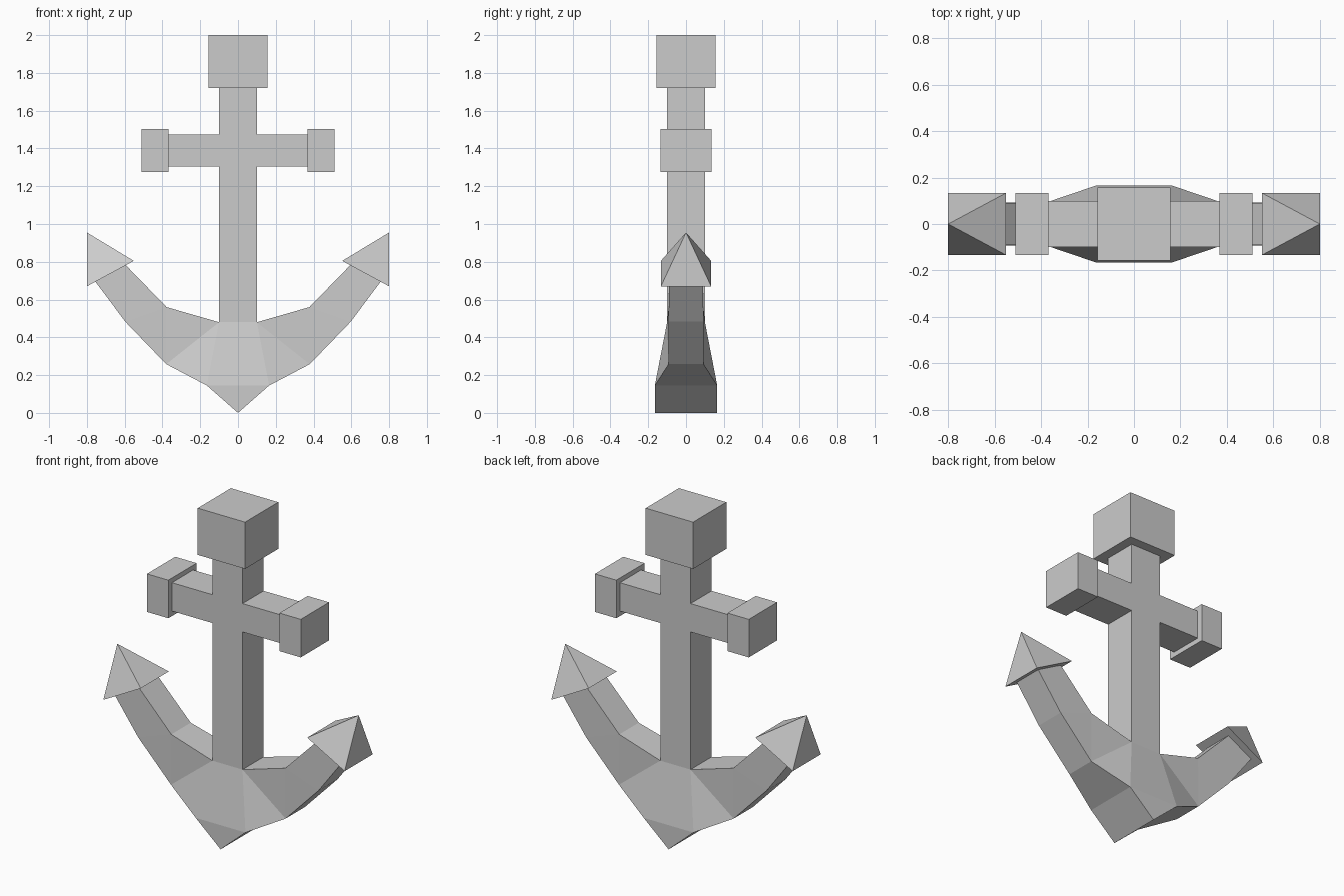
import bpy, bmesh

if "Cube" in bpy.data.objects:
    bpy.data.objects.remove(bpy.data.objects["Cube"])


def make(name, verts, faces, mirror=False):
    """Flat-shaded mesh object, optionally mirrored across x = 0."""
    mesh = bpy.data.meshes.new(name)
    bm = bmesh.new()
    vs = [bm.verts.new(v) for v in verts]
    for f in faces:
        bm.faces.new([vs[i] for i in f])
    bmesh.ops.recalc_face_normals(bm, faces=bm.faces)
    bm.to_mesh(mesh)
    bm.free()
    ob = bpy.data.objects.new(name, mesh)
    bpy.context.collection.objects.link(ob)
    if mirror:
        mod = ob.modifiers.new("Mirror", 'MIRROR')
        mod.use_clip = True
    return ob


def slab(name, outline, sides, closed, mirror=False):
    """Front/back faces from (x, half_depth, z) points, joined by a rim."""
    n = len(outline)
    verts = [(x, s * h, z) for s in (-1, 1) for x, h, z in outline]
    faces = [list(f) for f in sides]
    faces += [[i + n for i in reversed(f)] for f in sides]
    for a, b in zip(closed, closed[1:]):
        faces.append([a, b, b + n, a + n])
    return make(name, verts, faces, mirror)


def box(name, x0, x1, h, z0, z1, mirror=False):
    pts = [(x0, h, z0), (x1, h, z0), (x1, h, z1), (x0, h, z1)]
    return slab(name, pts, [range(4)], [0, 1, 2, 3, 0], mirror)


# Shank and crossbar as one cross-shaped extrusion
half = [(0.1, 0.48), (0.1, 1.305), (0.37, 1.305),
        (0.37, 1.475), (0.1, 1.475), (0.1, 1.72)]
cross = half + [(-x, z) for x, z in reversed(half)]
slab("shank_and_crossbar", [(x, 0.1, z) for x, z in cross],
     [range(12)], list(range(12)) + [0])

# Head block and crossbar end caps
box("head_block", -0.157, 0.157, 0.157, 1.72, 2.0)
box("crossbar_caps", 0.368, 0.51, 0.134, 1.275, 1.503, mirror=True)

# Crown and curved arms: right half, mirrored
arm = [(0, 0.165, 0), (0.165, 0.165, 0.145), (0.38, 0.092, 0.258),
       (0.597, 0.092, 0.483), (0.755, 0.09, 0.695), (0.595, 0.09, 0.783),
       (0.378, 0.092, 0.56), (0.1, 0.1, 0.48), (0, 0.1, 0.48),
       (0, 0.165, 0.145)]
slab("crown_and_arms", arm,
     [(0, 1, 9), (9, 1, 7, 8), (1, 2, 7), (7, 2, 6), (2, 3, 6), (3, 4, 5, 6)],
     list(range(9)), mirror=True)

# Pyramid flukes at the arm tips
d = 0.133
make("flukes",
     [(0.8, -d, 0.67), (0.8, d, 0.67), (0.552, d, 0.805),
      (0.552, -d, 0.805), (0.8, 0, 0.955)],
     [(0, 1, 2, 3), (0, 1, 4), (1, 2, 4), (2, 3, 4), (3, 0, 4)], mirror=True)
